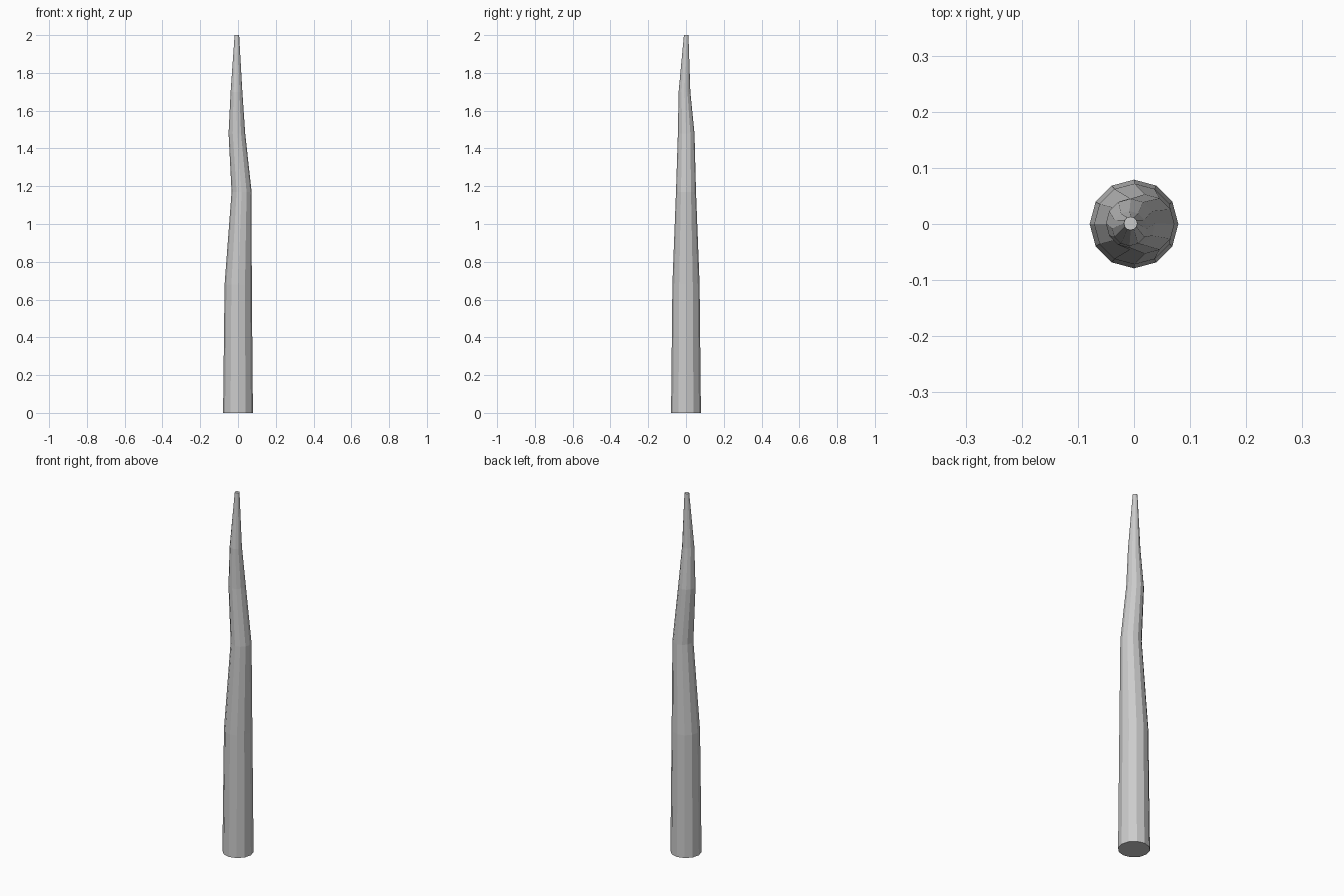
import bpy, bmesh
from math import sin, cos, tau

if "Cube" in bpy.data.objects:
    bpy.data.objects.remove(bpy.data.objects["Cube"])

SIDES = 12
# Ring stations up the crooked spike: centre x, centre y, height, radius
RINGS = [
    (0.0, 0.0, 0.0, 0.079),
    (0.001, 0.0, 0.68, 0.072),
    (0.019, 0.0, 1.17, 0.053),
    (-0.006, 0.001, 1.48, 0.044),
    (-0.008, -0.008, 1.70, 0.031),
    (-0.006, 0.001, 2.0, 0.012),
]

bm = bmesh.new()
loops = [[bm.verts.new((x + r * cos(tau * i / SIDES), y + r * sin(tau * i / SIDES), z))
          for i in range(SIDES)] for x, y, z, r in RINGS]

# Side walls between neighbouring rings
for low, high in zip(loops, loops[1:]):
    for i in range(SIDES):
        j = (i + 1) % SIDES
        bm.faces.new((low[i], low[j], high[j], high[i]))

# Flat end caps
bm.faces.new(loops[0][::-1])
bm.faces.new(loops[-1])

mesh = bpy.data.meshes.new("bent_spike")
bm.to_mesh(mesh)
bm.free()
spike = bpy.data.objects.new("bent_spike", mesh)
bpy.context.collection.objects.link(spike)
